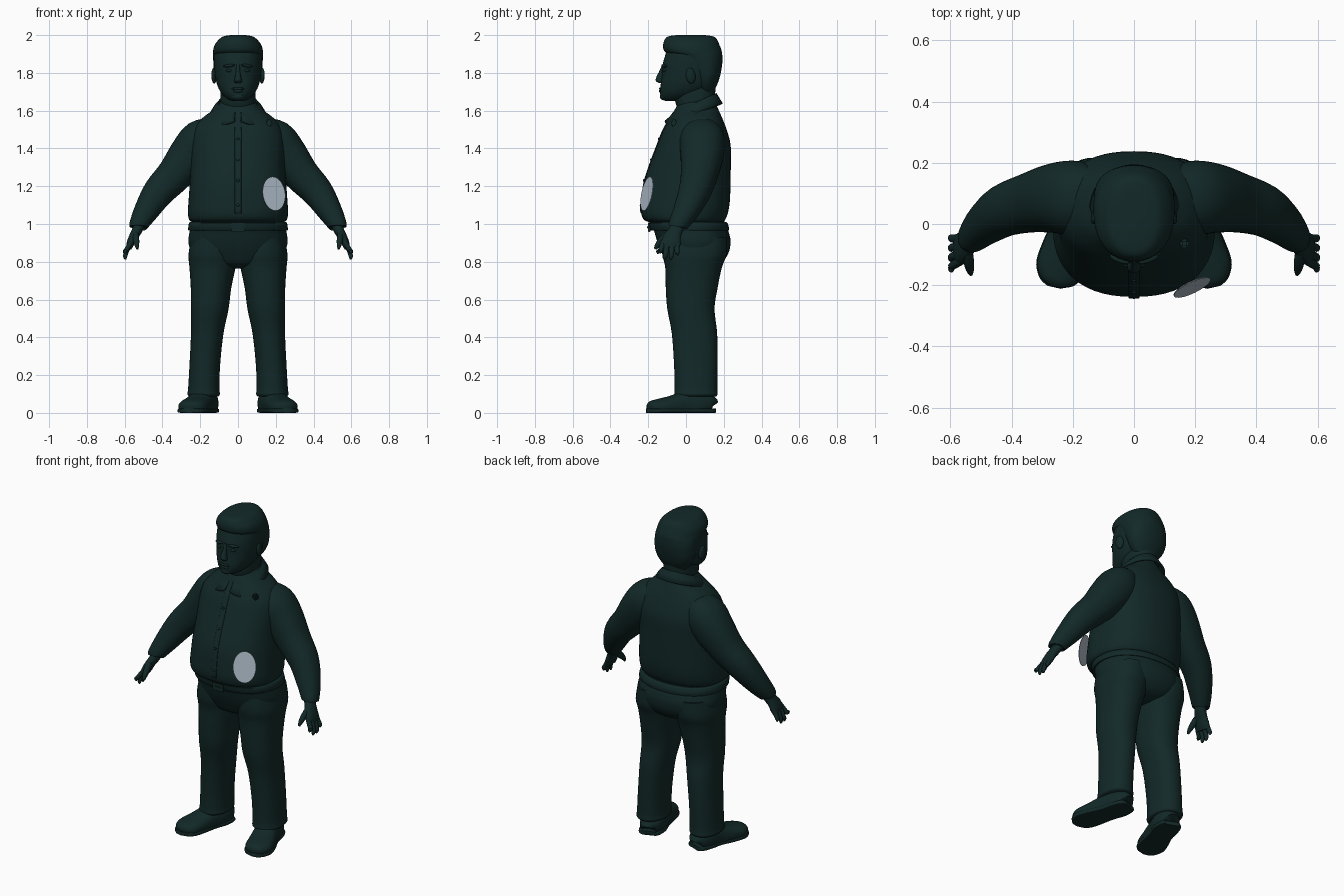
import bpy, bmesh, math
from mathutils import Vector, Matrix

def material(name, col):
    m = bpy.data.materials.new(name)
    m.diffuse_color = (*col, 1)
    return m

GREEN = material("dark green", (0.006, 0.022, 0.021))
PALE = material("pale blue grey", (0.42, 0.49, 0.57))

def finish(name, bm, mat=GREEN, angle=50):
    bmesh.ops.recalc_face_normals(bm, faces=bm.faces)
    me = bpy.data.meshes.new(name)
    bm.to_mesh(me)
    bm.free()
    ob = bpy.data.objects.new(name, me)
    bpy.context.collection.objects.link(ob)
    me.materials.append(mat)
    bpy.ops.object.select_all(action='DESELECT')
    ob.select_set(True)
    bpy.context.view_layer.objects.active = ob
    bpy.ops.object.shade_smooth_by_angle(angle=math.radians(angle))
    return ob

def catmull(pts, steps):
    """Smooth a list of number tuples."""
    out = []
    for i in range(len(pts) - 1):
        a, b, c, d = (pts[max(i - 1, 0)], pts[i], pts[i + 1], pts[min(i + 2, len(pts) - 1)])
        for s in range(steps):
            t = s / steps
            out.append([0.5 * (2*q + (r - p)*t + (2*p - 5*q + 4*r - w)*t*t + (3*q - p - 3*r + w)*t**3)
                        for p, q, r, w in zip(a, b, c, d)])
    return out + [list(pts[-1])]

def loft(name, rings, ref=(0, 1, 0), n=40, p=2.2, steps=4, flat=False, floor=None):
    """Skin (x, y, z, ru, rv) rings; rv lies along ref, ru across it."""
    rings = catmull(rings, steps)
    bm = bmesh.new()
    loops = []
    for i, r in enumerate(rings):
        c = Vector(r[:3])
        d = Vector(rings[min(i + 1, len(rings) - 1)][:3]) - Vector(rings[max(i - 1, 0)][:3])
        d = Vector((0, 0, 1)) if flat else d.normalized()
        v = Vector(ref)
        v = (v - v.dot(d) * d).normalized()
        u = v.cross(d)
        loop = []
        for k in range(n):
            a = 2 * math.pi * k / n
            ca, sa = math.cos(a), math.sin(a)
            co = (c + u * r[3] * math.copysign(abs(ca) ** (2 / p), ca)
                  + v * r[4] * math.copysign(abs(sa) ** (2 / p), sa))
            if floor is not None:
                co.z = max(co.z, floor)
            loop.append(bm.verts.new(co))
        loops.append(loop)
    for a, b in zip(loops, loops[1:]):
        for k in range(n):
            bm.faces.new((a[k], a[(k + 1) % n], b[(k + 1) % n], b[k]))
    bm.faces.new(loops[0])
    bm.faces.new(loops[-1])
    return finish(name, bm)

def body(name, rows, p=2.2, steps=4):
    """Stacked level rings given as (z, front y, back y, half width)."""
    return loft(name, [(0, (f + b) / 2, z, w, (b - f) / 2) for z, f, b, w in rows],
                p=p, n=56, steps=steps, flat=True)

def blob(name, loc, size, rot=(0, 0, 0)):
    bm = bmesh.new()
    bmesh.ops.create_uvsphere(bm, u_segments=20, v_segments=12, radius=1)
    ob = finish(name, bm)
    ob.location, ob.scale, ob.rotation_euler = loc, size, rot
    return ob

def box(name, loc, size):
    bm = bmesh.new()
    bmesh.ops.create_cube(bm, size=1)
    for v in bm.verts:
        v.co = Vector(size) * v.co + Vector(loc)
    bmesh.ops.bevel(bm, geom=bm.edges[:], offset=min(size) * .25, segments=2, affect='EDGES')
    return finish(name, bm, angle=30)

# Torso, trousers seat and belt
body("shirt", [(1.005, -.18, .19, .235), (1.022, -.222, .207, .258), (1.06, -.237, .222, .265),
               (1.12, -.235, .232, .262), (1.22, -.222, .236, .255), (1.32, -.19, .237, .25),
               (1.42, -.152, .236, .25), (1.50, -.12, .215, .235), (1.56, -.085, .192, .19),
               (1.605, -.06, .172, .13), (1.65, -.03, .15, .09)], p=2.35)
body("trouser_seat", [(1.04, -.17, .19, .235), (1.0, -.18, .208, .247), (.95, -.165, .228, .258),
                      (.90, -.15, .236, .262), (.84, -.125, .222, .24), (.79, -.095, .18, .17),
                      (.765, -.03, .11, .07)])
body("belt", [(.965, -.184, .222, .258), (.97, -.19, .229, .264), (1.005, -.197, .22, .26),
              (1.01, -.185, .21, .25)], steps=2)
box("belt_buckle", (0, -.195, .983), (.075, .014, .052))
box("buckle_pin", (0, -.203, .983), (.04, .008, .012))
loft("button_placket", [(0, -.177, 1.025, .018, .008), (0, -.234, 1.06, .018, .006),
                        (0, -.232, 1.12, .018, .006), (0, -.219, 1.22, .018, .006),
                        (0, -.187, 1.32, .018, .006), (0, -.149, 1.42, .018, .006),
                        (0, -.117, 1.5, .018, .006), (0, -.08, 1.56, .014, .005)], p=5, n=20)
for z, y in ((1.10, -.24), (1.23, -.223), (1.34, -.185), (1.45, -.143)):
    blob("shirt_button", (0, y, z), (.008, .005, .008))
box("chest_badge", (.165, -.064, 1.535), (.03, .03, .035))

# Neck and head
body("neck", [(1.58, -.03, .15, .09), (1.64, -.055, .15, .092), (1.70, -.06, .155, .092),
              (1.78, -.05, .16, .09)])
body("head", [(1.652, -.11, -.03, .03), (1.662, -.128, .03, .055), (1.69, -.137, .10, .086),
              (1.73, -.135, .15, .108), (1.78, -.128, .172, .12), (1.84, -.124, .186, .126),
              (1.90, -.108, .19, .126), (1.95, -.09, .175, .115), (1.985, -.04, .13, .07)], p=2.15)
body("hair", [(1.70, .06, .145, .075), (1.74, .045, .166, .105), (1.79, .03, .182, .124),
              (1.85, -.01, .192, .130), (1.89, -.06, .192, .132), (1.912, -.112, .19, .132),
              (1.945, -.121, .178, .125), (1.975, -.113, .165, .103), (1.993, -.095, .145, .078),
              (2.0, -.05, .10, .04)])
loft("nose", [(0, -.118, 1.845, .009, .008), (0, -.127, 1.81, .011, .014), (0, -.138, 1.775, .017, .02),
              (0, -.139, 1.757, .022, .02), (0, -.132, 1.746, .014, .01)], n=20, flat=True)
blob("upper_lip", (0, -.134, 1.717, ), (.034, .009, .007))
blob("lower_lip", (0, -.134, 1.704), (.028, .009, .008))
blob("chin", (0, -.118, 1.675), (.035, .02, .02))
for s in (-1, 1):
    blob("ear", (s * .127, .025, 1.785), (.013, .026, .042), (.15, 0, s * .25))
    blob("eye", (s * .045, -.112, 1.812), (.018, .012, .009))
    blob("eyebrow", (s * .047, -.115, 1.838), (.034, .012, .008), (0, s * .1, s * .35))

# Folded collar, open at the front, with pointed tips
bm = bmesh.new()
rows, N = [], 40
for k in range(N + 1):
    a = math.radians(-90 + 8 + 344 * k / N)
    front = max(0, -math.sin(a))
    back = math.sin(a)
    tip = max(0, 1 - abs(min(k, N - k) - 4) / 4)
    z = 1.635 + .052 * back
    rows.append([bm.verts.new(c) for c in (
        (.092 * math.cos(a), .05 + .11 * back, z - .03),
        (.105 * math.cos(a), .045 + .117 * back, z),
        (.122 * math.cos(a), .043 + .127 * back, z - .02),
        (.142 * math.cos(a), .04 + (.15 + .02 * tip) * back, z - .052 - .035 * tip + .012 * front))])
for a, b in zip(rows, rows[1:]):
    for j in range(3):
        bm.faces.new((a[j], b[j], b[j + 1], a[j + 1]))
collar = finish("collar", bm)
mod = collar.modifiers.new("thickness", 'SOLIDIFY')
mod.thickness, mod.offset = .012, 0

for s in (-1, 1):
    def side(rows):
        return [(s * r[0], *r[1:]) for r in rows]
    # Sleeve
    loft("sleeve", side([(.10, .085, 1.50, .07, .085), (.185, .085, 1.448, .112, .12),
                         (.25, .085, 1.37, .113, .115), (.335, .07, 1.262, .095, .098),
                         (.42, .045, 1.17, .083, .085), (.485, .0, 1.07, .066, .068),
                         (.525, -.04, 1.0, .05, .052), (.53, -.046, .985, .045, .047)]))
    loft("wrist", side([(.515, -.035, 1.01, .03, .036), (.535, -.055, .965, .027, .037),
                        (.552, -.07, .935, .024, .044), (.568, -.08, .90, .021, .052),
                        (.578, -.085, .872, .015, .046)]), n=24)
    # Fingers, from index to little
    for y, ytip, ztip in ((-.128, -.148, .843), (-.102, -.113, .812), (-.074, -.08, .812), (-.048, -.045, .835)):
        loft("finger", side([(.562, y + .01, .91, .012, .014), (.58, y, .88, .013, .0145),
                             (.595, (y + ytip) / 2, (.87 + ztip) / 2, .012, .013),
                             (.597, ytip, ztip + .012, .010, .011), (.595, ytip, ztip, .004, .005)]), n=16)
    loft("thumb", side([(.542, -.085, .95, .014, .02), (.54, -.12, .92, .017, .02),
                        (.536, -.148, .892, .013, .015), (.533, -.163, .868, .006, .008)]), n=16)
    # Trouser leg with hem
    loft("trouser_leg", side([(.13, .045, .93, .115, .17), (.133, .045, .84, .129, .17),
                              (.135, .04, .77, .122, .15), (.143, .03, .66, .107, .137),
                              (.15, .026, .55, .1, .125), (.163, .045, .42, .086, .12),
                              (.176, .052, .25, .081, .115), (.181, .053, .13, .083, .113),
                              (.182, .053, .10, .086, .115), (.182, .053, .088, .078, .108)]), flat=True)
    # Shoe with sole, toes turned out
    loft("shoe", side([(.163, .14, .04, .03, .03), (.165, .13, .045, .055, .05),
                       (.175, .07, .05, .072, .07), (.195, .0, .045, .07, .072),
                       (.22, -.075, .035, .076, .056), (.242, -.145, .03, .077, .044),
                       (.255, -.185, .028, .055, .034), (.26, -.203, .026, .02, .018)]),
         ref=(0, 0, 1), p=2.4, floor=.012)
    loft("shoe_sole", side([(.162, .146, .012, .03, .012), (.165, .134, .012, .06, .012),
                            (.175, .07, .012, .074, .012), (.195, .0, .012, .07, .012),
                            (.22, -.075, .012, .079, .012), (.242, -.145, .012, .081, .012),
                            (.256, -.187, .012, .058, .012), (.261, -.207, .012, .022, .012)]),
         ref=(0, 0, 1), p=6)

# Pale oval plate floating at the belly
bm = bmesh.new()
bmesh.ops.create_cone(bm, cap_ends=True, segments=32, radius1=1, radius2=1, depth=1)
plate = finish("oval_plate", bm, PALE, 30)
across = Vector((.9, .43, 0)).normalized()
up = Vector((-.43 * .2, .9 * .2, .98)).normalized()
rot = Matrix((across, up, across.cross(up))).transposed().to_4x4()
plate.matrix_world = (Matrix.Translation((.19, -.207, 1.16)) @ rot
                      @ Matrix.Diagonal((.066, .092, .003, 1)))
